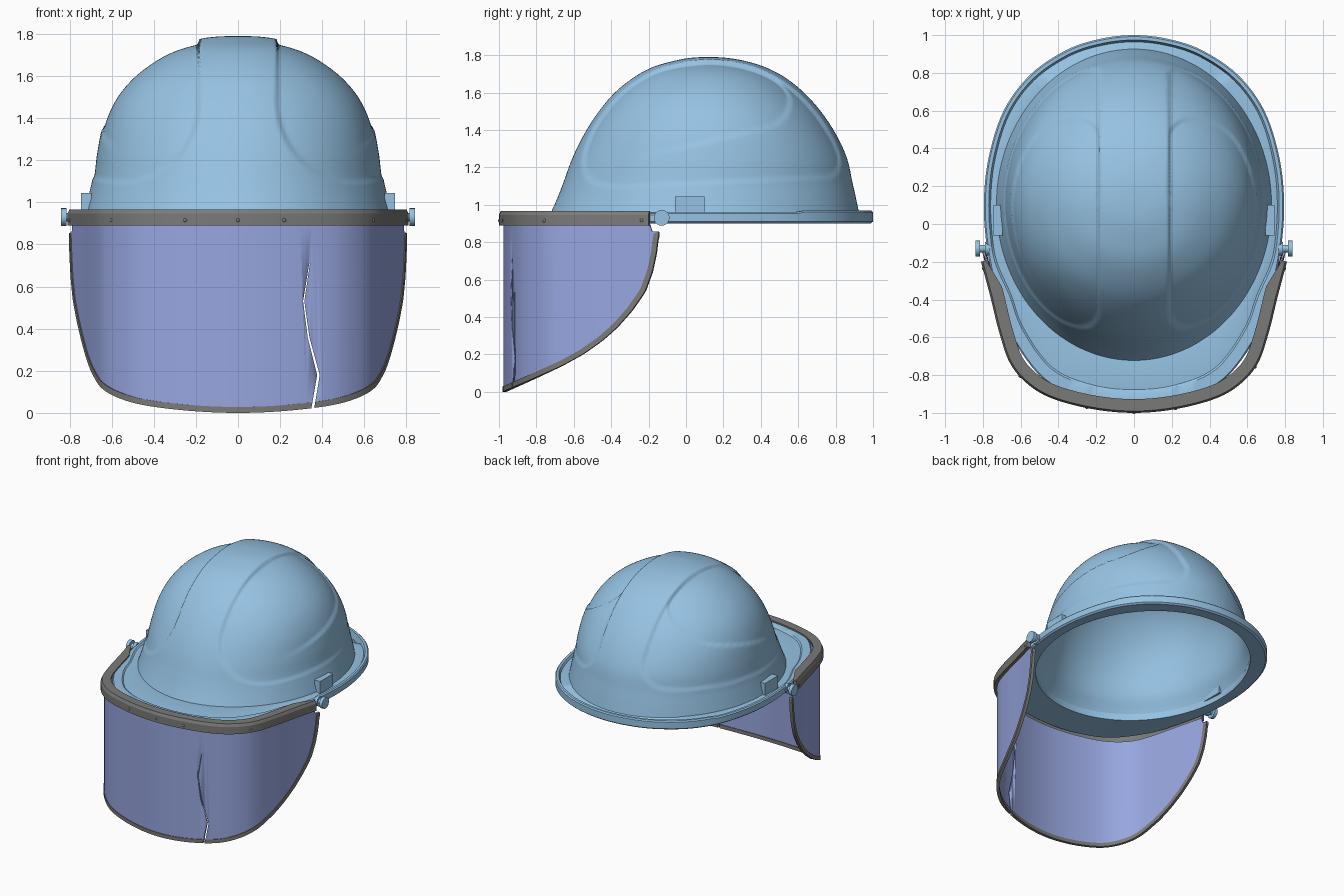
import bpy, bmesh, math
from mathutils import Vector, Matrix

if "Cube" in bpy.data.objects:
    bpy.data.objects.remove(bpy.data.objects["Cube"])


def material(name, rgb):
    m = bpy.data.materials.new(name)
    m.diffuse_color = (*rgb, 1)
    m.use_nodes = True
    m.node_tree.nodes["Principled BSDF"].inputs["Base Color"].default_value = m.diffuse_color
    return m


BLUE = material("shell blue", (0.305, 0.545, 0.77))
VIOLET = material("visor violet", (0.31, 0.382, 0.74))
GREY = material("trim grey", (0.195, 0.195, 0.19))


def finish(name, bm, mat, angle=35):
    bmesh.ops.recalc_face_normals(bm, faces=bm.faces[:])
    me = bpy.data.meshes.new(name)
    bm.to_mesh(me)
    bm.free()
    me.materials.append(mat)
    ob = bpy.data.objects.new(name, me)
    bpy.context.collection.objects.link(ob)
    bpy.ops.object.select_all(action='DESELECT')
    ob.select_set(True)
    bpy.context.view_layer.objects.active = ob
    bpy.ops.object.shade_smooth_by_angle(angle=math.radians(angle))
    return ob


def loft(name, rings, mat, caps=(True, True), loop=False, angle=35):
    """Skin a series of closed rings with quads."""
    bm = bmesh.new()
    vs = [[bm.verts.new(p) for p in r] for r in rings]
    n = len(vs[0])
    for a, b in zip(vs, vs[1:] + vs[:1] if loop else vs[1:]):
        for i in range(n):
            j = (i + 1) % n
            bm.faces.new((a[i], a[j], b[j], b[i]))
    if not loop:
        for use, ring in zip(caps, (vs[0], vs[-1])):
            if use:
                bm.faces.new(ring)
    return finish(name, bm, mat, angle)


def spline(pts, steps, closed=False):
    """Catmull-Rom curve through points of any dimension."""
    n, out = len(pts), []
    get = (lambda i: pts[i % n]) if closed else (lambda i: pts[max(0, min(n - 1, i))])
    for i in range(n if closed else n - 1):
        a, b, c, d = (get(i + k) for k in (-1, 0, 1, 2))
        for s in range(steps):
            t = s / steps
            out.append(tuple(0.5 * (2 * q + (r - p) * t + (2 * p - 5 * q + 4 * r - w) * t * t
                                    + (3 * q - p - 3 * r + w) * t ** 3)
                             for p, q, r, w in zip(a, b, c, d)))
    if not closed:
        out.append(tuple(pts[-1]))
    return out


def smooth(t):
    t = max(0.0, min(1.0, t))
    return t * t * (3 - 2 * t)


def rmin(a, b, r):
    """Minimum of two distances with a rounded corner."""
    if a < r and b < r:
        return r - math.hypot(r - a, r - b)
    return min(a, b)


def interp(x, table):
    if x <= table[0][0]:
        return table[0][1]
    for (a, u), (b, v) in zip(table, table[1:]):
        if x <= b:
            return u + (v - u) * (x - a) / (b - a)
    return table[-1][1]


# ---- dome: height, half width, front y, back y
LEVELS = [(.93, .735, -.735, .93), (1.03, .71, -.69, .91), (1.12, .69, -.655, .89),
          (1.25, .677, -.607, .86), (1.38, .653, -.543, .80), (1.5, .60, -.465, .72),
          (1.6, .52, -.38, .63), (1.68, .42, -.28, .53), (1.735, .32, -.18, .425),
          (1.77, .21, -.06, .31), (1.786, .11, .03, .21), (1.79, .004, .116, .124)]


def dome_rings(steps, segs):
    return [[Vector((rx * math.cos(a), (f + b) / 2 + (b - f) / 2 * math.sin(a), z))
             for a in (2 * math.pi * i / segs for i in range(segs))]
            for z, rx, f, b in spline(LEVELS, steps)]


def press_panels(p):
    """Recess the side panels, leaving a raised centre ridge, with a swept crease."""
    side = abs(p.x) - .18
    up = p.z - (1.078 + .05 * (p.y + .5))
    panel = rmin(side, up, .4 if p.y < .1 else .2)
    wing = rmin(rmin(.575 - p.y, p.z - (1.25 + .24 * (p.y + .25)), .12), side, .12)
    depth = .015 * smooth(panel / .018) * (.5 + .5 * smooth(up / .3))
    depth += .010 * smooth(wing / .018) * smooth((p.y + .3) / .35) * smooth(panel / .02)
    return p + (Vector((0, .12, 1.1)) - p).normalized() * depth


loft("helmet_dome", [[press_panels(p) for p in r] for r in dome_rings(8, 256)],
     BLUE, (False, True), angle=60)


def inset_inside(p):
    """Thin at the rim, thicker higher up."""
    pivot = Vector((0, .0975, .90))
    return pivot + (p - pivot) * (.985 - .03 * smooth((p.z - .93) / .15))


loft("dome_inside", [[inset_inside(p) for p in r] for r in dome_rings(3, 96)],
     BLUE, (False, True), angle=60)

# ---- brim with raised lip and a rear gutter
half = [(0, -.958), (.24, -.93), (.47, -.83), (.645, -.60), (.722, -.38), (.775, -.15), (.795, .1),
        (.77, .35), (.69, .6), (.55, .79), (.36, .92), (.18, .98), (0, 1.0)]
outline = spline(half + [(-x, y) for x, y in half[-2:0:-1]], 6, True)
sections = []
for x, y in outline:
    d = Vector((x, y - .0975))
    r = d.length
    d /= r
    base = 1 / math.sqrt((d.x / .73) ** 2 + (d.y / .825) ** 2)
    rear = y > .6 and abs(x) < .5
    lip = .968 if y > .6 else (.962 if y > -.15 else .954)
    floor = .915 if rear else .947
    lw = .026 + .045 * smooth((-.15 - y) / .35)
    prof = [(base * .975, .905), (r - .012, .90), (r, .91), (r, lip - .008), (r - .008, lip),
            (r - lw, lip), (r - lw - .01, floor), (base - .005, .958), (base * .975, .955)]
    sections.append([(d.x * q, .0975 + d.y * q, z) for q, z in prof])
loft("brim", sections, BLUE, loop=True)

# ---- visor frame, a curved band around the front with a thin top flange
front = [(0, -1.0), (.22, -.98), (.43, -.925), (.56, -.85), (.655, -.74), (.712, -.58),
         (.762, -.38), (.81, -.2)]


def mirrored(pts):
    return [(-x, y) for x, y in pts[:0:-1]] + pts


def with_normals(path):
    out = []
    for i, p in enumerate(path):
        a, b = path[max(0, i - 1)], path[min(len(path) - 1, i + 1)]
        t = Vector((b[0] - a[0], b[1] - a[1])).normalized()
        out.append((Vector((p[0], p[1], 0)), Vector((t.y, -t.x, 0))))
    return out


band = with_normals(spline(mirrored(front), 7))
rings = []
for p, n in band:
    w = .028 + .045 * max(0, min(1, (-.2 - p.y) / .15))
    rings.append([p - n * d + Vector((0, 0, z)) for d, z in
                  ((w, .967), (.01, .967), (0, .946), (0, .89), (.026, .89), (.026, .956), (w, .956))])
loft("visor_frame", rings, GREY, angle=20)

# ---- visor sheet and its lower trim
LOWER = [(-.97, .014), (-.8, .09), (-.67, .15), (-.56, .21), (-.46, .28), (-.38, .35),
         (-.30, .44), (-.23, .54), (-.19, .65), (-.168, .76), (-.160, .84)]
sheet = with_normals(spline(mirrored(front + [(.822, -.152)]), 8))
rings, edge = [], []
for p, n in sheet:
    low = interp((p - n * .03).y, LOWER)
    top = .895 if p.y < -.195 else .856
    rings.append([p - n * d + Vector((0, 0, z)) for d, z in
                  ((.024, low), (.024, top), (.036, top), (.036, low))])
    edge.append((p - n * .030 + Vector((0, 0, low)), n))
visor = loft("visor", rings, VIOLET)
rings = []
for i, (p, n) in enumerate(edge):
    t = (edge[min(i + 1, len(edge) - 1)][0] - edge[max(i - 1, 0)][0]).normalized()
    b = t.cross(n)
    rings.append([p + n * u * .011 + b * v * .014 for u, v in ((1, 1), (1, -1), (-1, -1), (-1, 1))])
trim = loft("visor_trim", rings, GREY)

# ---- crack cut through visor and trim
crack = [(.34, .71, .0015), (.312, .53, .003), (.335, .36, .004), (.382, .18, .006), (.343, -.05, .007)]
cutter = loft("crack_cutter", [[(x - w, -1.1, z), (x + w, -1.1, z), (x + w, -.6, z), (x - w, -.6, z)]
                               for x, z, w in crack], VIOLET)
cutter.hide_render = True
for ob in (visor, trim):
    mod = ob.modifiers.new("crack", 'BOOLEAN')
    mod.operation, mod.solver, mod.object = 'DIFFERENCE', 'EXACT', cutter
    bpy.context.view_layer.objects.active = ob
    bpy.ops.object.modifier_apply(modifier=mod.name)
bpy.data.objects.remove(cutter)

# ---- rivets along the frame
bm = bmesh.new()
spots = [min((q for q in band if q[0].y < -.6), key=lambda q: abs(q[0].x - x))
         for x in (-.61, -.24, 0, .23, .64)]
spots += [min((q for q in band if q[0].x * s > 0), key=lambda q: abs(q[0].y + .24)) for s in (-1, 1)]
for p, n in spots:
    c = p - n * .006
    bmesh.ops.create_uvsphere(bm, u_segments=10, v_segments=6, radius=.011,
                              matrix=Matrix.Translation((c.x, c.y, .915)))
finish("rivets", bm, GREY)

# ---- pivot knobs and accessory slots on both sides
for side, label in ((-1, "left"), (1, "right")):
    bm = bmesh.new()
    for x0, x1, r in ((.765, .79, .036), (.77, .83, .02), (.815, .84, .042)):
        bmesh.ops.create_cone(bm, cap_ends=True, segments=20, radius1=r, radius2=r, depth=x1 - x0,
                              matrix=Matrix.Translation((side * (x0 + x1) / 2, -.13, .93))
                              @ Matrix.Rotation(math.pi / 2, 4, 'Y'))
    finish(label + "_pivot_knob", bm, BLUE)
    bm = bmesh.new()
    bmesh.ops.create_cube(bm, size=1, matrix=Matrix.Translation((side * .72, .02, .995))
                          @ Matrix.Diagonal((.05, .16, .10, 1)))
    finish(label + "_accessory_slot", bm, BLUE)
